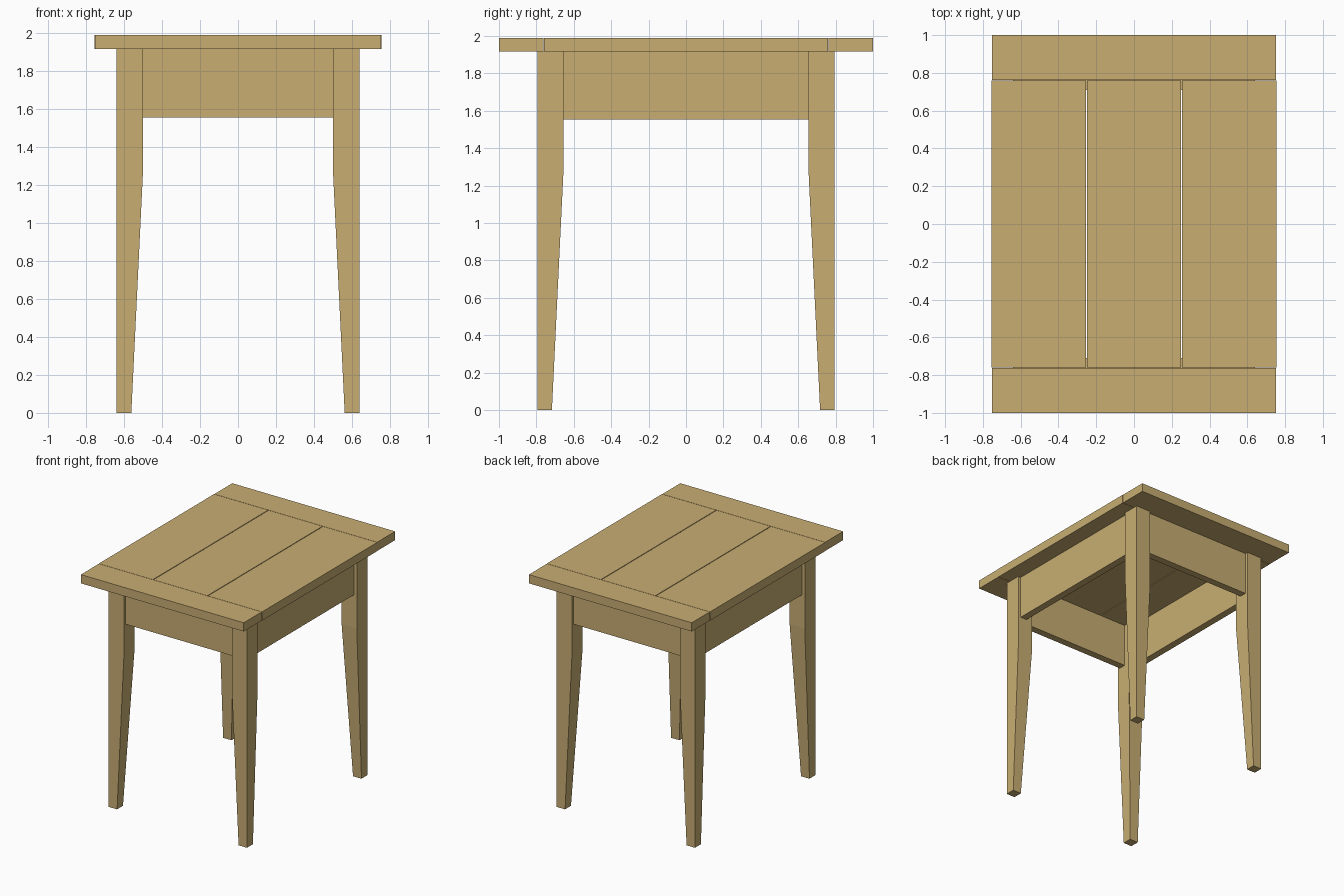
import bpy, bmesh

if "Cube" in bpy.data.objects:
    bpy.data.objects.remove(bpy.data.objects["Cube"])

wood = bpy.data.materials.new("wood")
wood.diffuse_color = (0.58, 0.42, 0.17, 1)
wood.use_nodes = True
wood.node_tree.nodes["Principled BSDF"].inputs["Base Color"].default_value = wood.diffuse_color

Z_TOP, Z_UNDER, Z_APRON, Z_TAPER = 1.99, 1.917, 1.555, 1.28


def finish(name, bm):
    bmesh.ops.recalc_face_normals(bm, faces=bm.faces)
    me = bpy.data.meshes.new(name)
    bm.to_mesh(me)
    bm.free()
    me.materials.append(wood)
    bpy.context.collection.objects.link(bpy.data.objects.new(name, me))


def loft(name, sections):
    """Stack of rectangles (x0, x1, y0, y1, z) joined into a solid."""
    bm = bmesh.new()
    rings = [[bm.verts.new(p) for p in
              ((a, c, z), (b, c, z), (b, d, z), (a, d, z))]
             for a, b, c, d, z in sections]
    bm.faces.new(rings[0])
    bm.faces.new(rings[-1])
    for lo, hi in zip(rings, rings[1:]):
        for i in range(4):
            j = (i + 1) % 4
            bm.faces.new((lo[i], lo[j], hi[j], hi[i]))
    finish(name, bm)


def box(name, x0, x1, y0, y1, z0, z1):
    loft(name, [(x0, x1, y0, y1, z0), (x0, x1, y0, y1, z1)])


# Table top: three planks with narrow gaps, and two end boards
W, END, G = 0.755, 0.76, 0.003
for name, x0, x1 in (("left_plank", -W, -0.252 - G),
                     ("middle_plank", -0.252 + G, 0.252 - G),
                     ("right_plank", 0.252 + G, W)):
    box(name, x0, x1, -END, END, Z_UNDER, Z_TOP)
box("front_end_board", -0.753, 0.753, -1, -END - G, Z_UNDER, Z_TOP)
box("back_end_board", -0.753, 0.753, END + G, 1, Z_UNDER, Z_TOP)

# Legs: square above, tapering on the two inner faces
LX, LY, LEG, FOOT = 0.64, 0.795, 0.14, 0.078
for sy, fb in ((-1, "front"), (1, "back")):
    for sx, lr in ((-1, "left"), (1, "right")):
        loft(f"{fb}_{lr}_leg",
             [(sx * LX, sx * (LX - w), sy * LY, sy * (LY - w), z)
              for w, z in ((FOOT, 0), (LEG, Z_TAPER), (LEG, Z_UNDER))])

# Aprons: set back from the outer leg faces
INSET, T = 0.025, 0.06
IX, IY = LX - LEG, LY - LEG
for s, fb, lr in ((-1, "front", "left"), (1, "back", "right")):
    y, x = LY - INSET, LX - INSET
    box(f"{fb}_apron", -IX, IX, s * y, s * (y - T), Z_APRON, Z_UNDER)
    box(f"{lr}_apron", s * x, s * (x - T), -IY, IY, Z_APRON, Z_UNDER)
